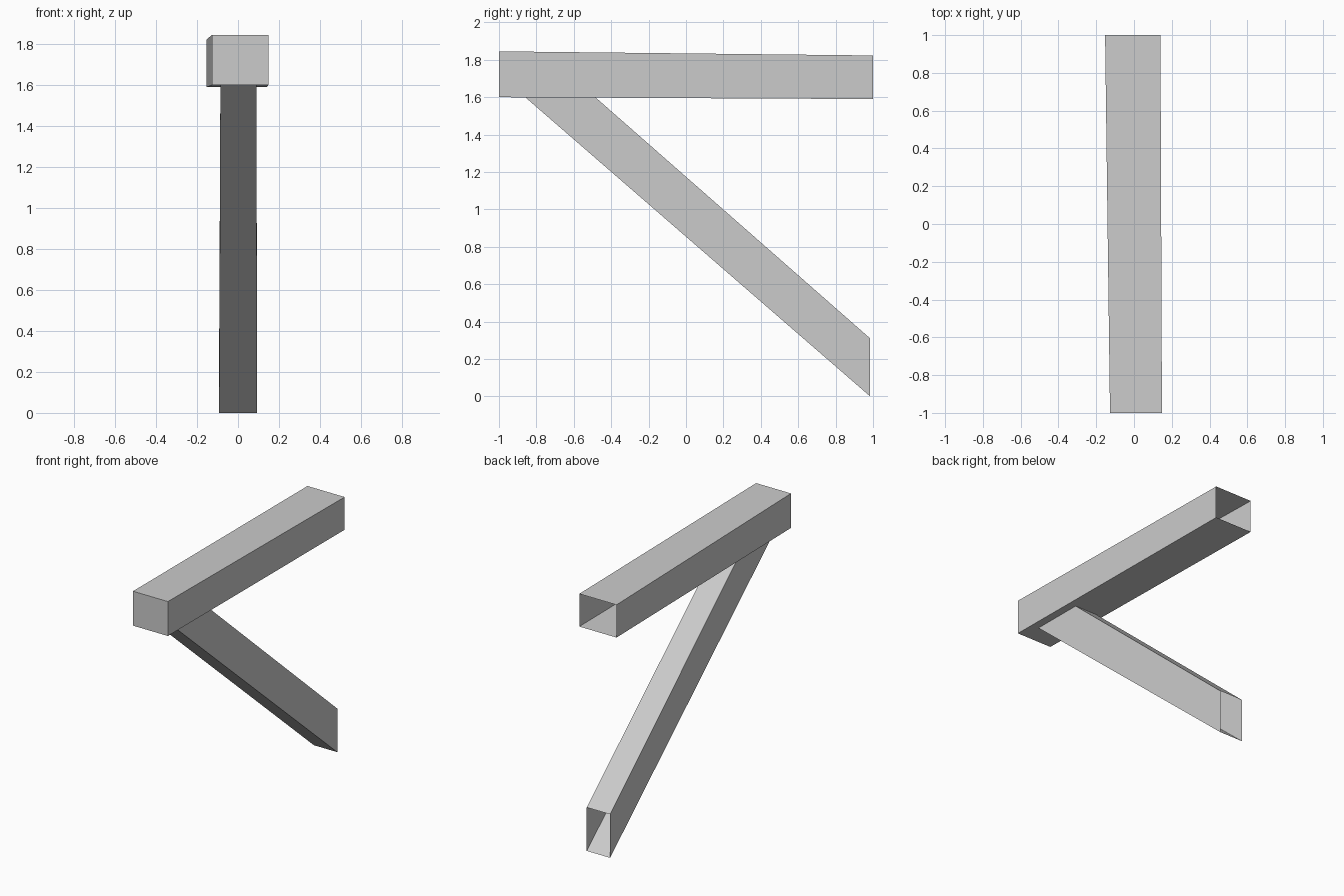
import bpy
import bmesh

cube = bpy.data.objects.get("Cube")
if cube:
    bpy.data.objects.remove(cube, do_unlink=True)

# Single plain grey
grey = bpy.data.materials.new("plain_grey")
grey.use_nodes = True
colour = (0.6, 0.6, 0.6, 1)
grey.diffuse_color = colour
grey.node_tree.nodes["Principled BSDF"].inputs["Base Color"].default_value = colour


def section(x_range, low, high):
    """Four corners of an end; low and high are (y, z) edge positions."""
    left, right = x_range
    return [(left, *low), (right, *low), (right, *high), (left, *high)]


def hollow_bar(name, front, back, capped):
    """Four-sided tube between two sections, open at the back."""
    bm = bmesh.new()
    a = [bm.verts.new(p) for p in front]
    b = [bm.verts.new(p) for p in back]
    for i in range(4):
        j = (i + 1) % 4
        bm.faces.new((a[i], b[i], b[j], a[j]))
    if capped:
        bm.faces.new(a)
    mesh = bpy.data.meshes.new(name)
    bm.to_mesh(mesh)
    bm.free()
    mesh.materials.append(grey)
    obj = bpy.data.objects.new(name, mesh)
    bpy.context.collection.objects.link(obj)
    return obj


# Slightly skewed horizontal beam with a closed front
hollow_bar("top_beam",
           section((-0.127, 0.148), (-1, 1.6), (-1, 1.845)),
           section((-0.153, 0.14), (1, 1.59), (1, 1.823)),
           capped=True)

# Diagonal brace, cut level under the beam and upright at the foot
hollow_bar("diagonal_brace",
           section((-0.086, 0.091), (-0.86, 1.6), (-0.485, 1.6)),
           section((-0.092, 0.092), (0.985, 0), (0.985, 0.31)),
           capped=False)
